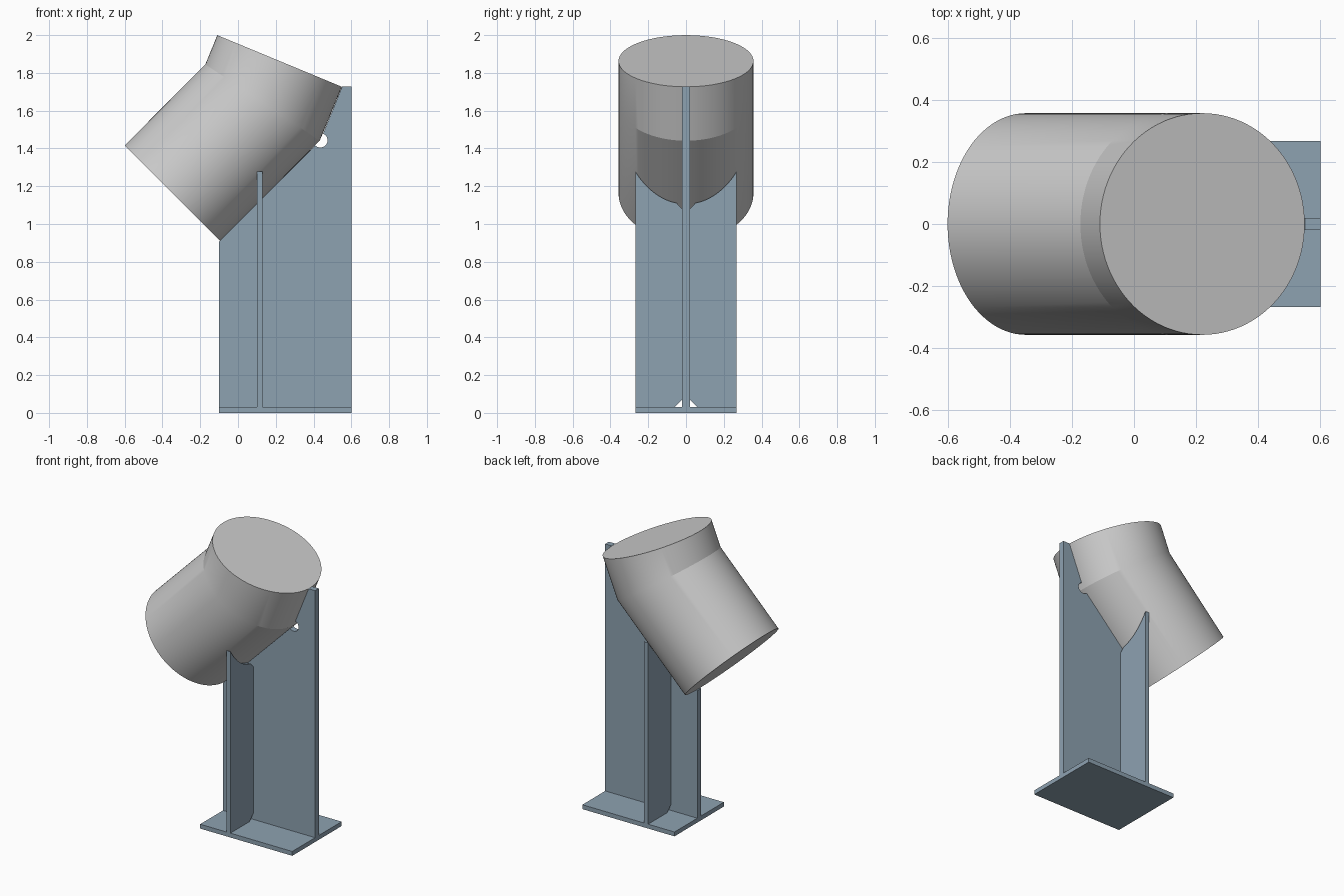
import bpy, bmesh
from math import sin, cos, sqrt, radians, tau
from mathutils import Vector

if "Cube" in bpy.data.objects:
    bpy.data.objects.remove(bpy.data.objects["Cube"])

R = 0.357                       # pipe radius
LOW, BEND, TOP = (-0.348, 1.163), (0.13, 1.643), (0.22, 1.863)

steel = bpy.data.materials.new("steel_blue")
steel.diffuse_color = (0.27, 0.36, 0.44, 1)
steel.use_nodes = True
steel.node_tree.nodes["Principled BSDF"].inputs["Base Color"].default_value = steel.diffuse_color


def finish(name, bm, mat=None):
    bmesh.ops.recalc_face_normals(bm, faces=bm.faces[:])
    me = bpy.data.meshes.new(name)
    bm.to_mesh(me)
    bm.free()
    ob = bpy.data.objects.new(name, me)
    bpy.context.collection.objects.link(ob)
    if mat:
        me.materials.append(mat)
    return ob


def plate(name, points, thickness):
    """Extrude a closed 3D outline along the thickness vector."""
    bm = bmesh.new()
    face = bm.faces.new([bm.verts.new(p) for p in points])
    ext = bmesh.ops.extrude_face_region(bm, geom=[face])
    verts = [g for g in ext["geom"] if isinstance(g, bmesh.types.BMVert)]
    bmesh.ops.translate(bm, verts=verts, vec=Vector(thickness))
    return finish(name, bm, steel)


# Mitred pipe: end ring at 45 degrees, stretched ring at the bend, end ring at 67.5
bm = bmesh.new()
N = 96
rings = []
for (cx, cz), deg, stretch in ((LOW, 45, 1), (BEND, 56.25, 1 / cos(radians(11.25))), (TOP, 67.5, 1)):
    a = radians(deg)
    ring = []
    for i in range(N):
        t = tau * i / N
        u = R * stretch * cos(t)
        ring.append(bm.verts.new((cx - u * sin(a), R * sin(t), cz + u * cos(a))))
    rings.append(ring)
for lo, hi in zip(rings, rings[1:]):
    for i in range(N):
        j = (i + 1) % N
        bm.faces.new((lo[i], lo[j], hi[j], hi[i]))
bm.faces.new(rings[0])
bm.faces.new(rings[-1])
pipe = finish("bent_pipe", bm)
bpy.context.view_layer.objects.active = pipe
pipe.select_set(True)
bpy.ops.object.shade_smooth_by_angle(angle=radians(15))

# Base plate
plate("base_plate", [(-0.1, -0.268, 0), (0.6, -0.268, 0), (0.6, 0.268, 0), (-0.1, 0.268, 0)], (0, 0, 0.03))

# Main web under the pipe, with a round relief notch at the bend
outline = [(-0.1, 0.03), (0.6, 0.03), (0.6, 1.727), (0.551, 1.727)]
for i in range(25):
    a = radians(67.5 - 202.5 * i / 24)
    outline.append((0.436 + 0.038 * cos(a), 1.443 + 0.038 * sin(a)))
outline.append((-0.1, 0.906))
plate("main_web", [(x, -0.02, z) for x, z in outline], (0, 0.04, 0))

# Side fins with clipped inner corners and tops coped to the pipe
fin = [(0.02, 0.07), (0.06, 0.03), (0.268, 0.03)]
for i in range(17):
    y = 0.268 - 0.218 * i / 16
    fin.append((y, 1.611 - sqrt(2) * sqrt(R * R - y * y)))
fin.append((0.02, 1.08))
for side, s in (("left", 1), ("right", -1)):
    plate(side + "_fin", [(0.1, s * y, z) for y, z in fin], (0.03, 0, 0))
